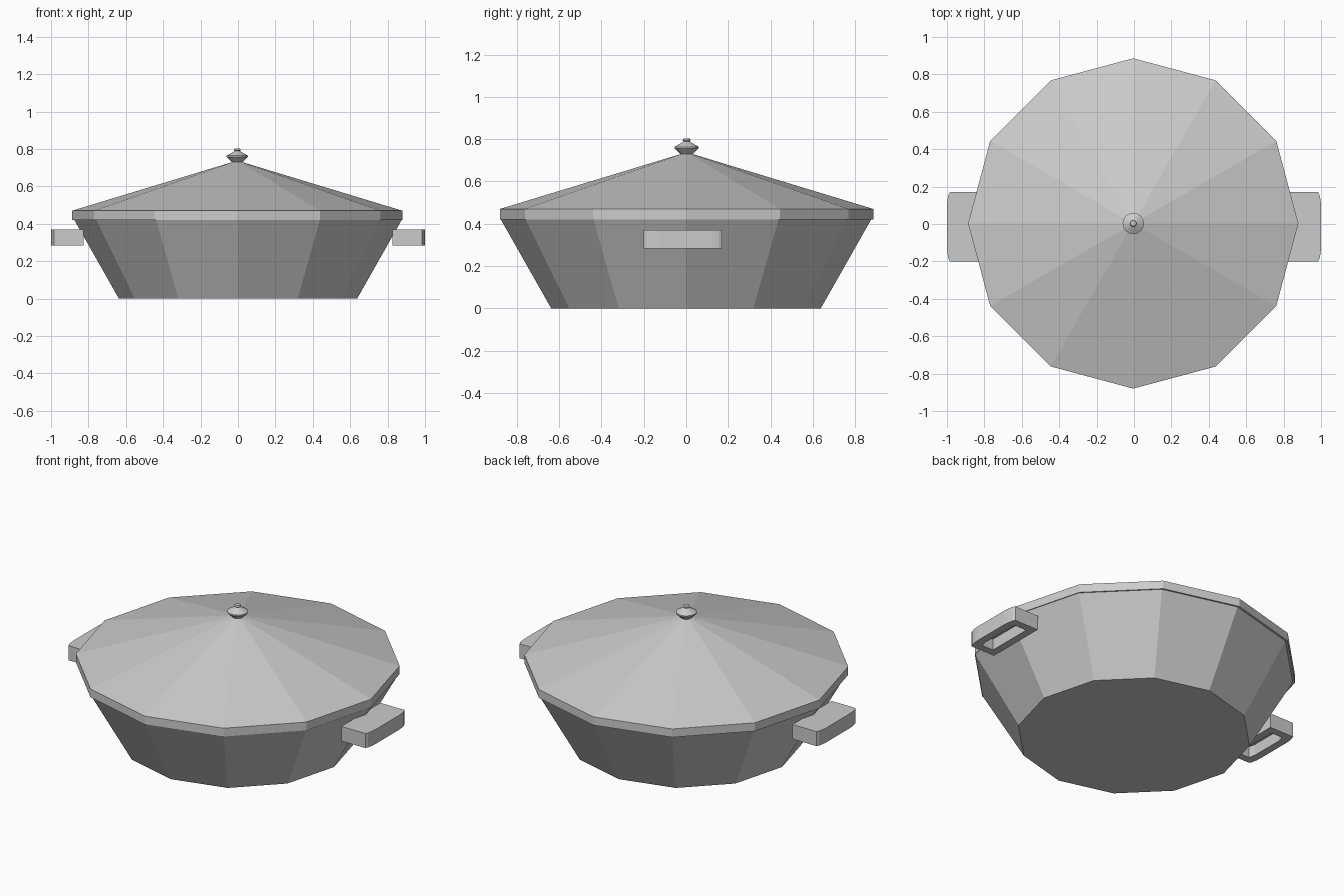
import bpy, bmesh, math

cube = bpy.data.objects.get("Cube")
if cube:
    bpy.data.objects.remove(cube, do_unlink=True)

grey = bpy.data.materials.new("plain grey")
grey.use_nodes = True
colour = (0.6, 0.6, 0.6, 1)
grey.diffuse_color = colour
grey.node_tree.nodes["Principled BSDF"].inputs["Base Color"].default_value = colour


def finish(name, bm):
    bmesh.ops.remove_doubles(bm, verts=bm.verts, dist=0.0001)
    bmesh.ops.recalc_face_normals(bm, faces=bm.faces)
    mesh = bpy.data.meshes.new(name)
    bm.to_mesh(mesh)
    bm.free()
    mesh.materials.append(grey)
    obj = bpy.data.objects.new(name, mesh)
    bpy.context.collection.objects.link(obj)
    return obj


def lathe(name, profile, sides, centre=(0, 0)):
    """Turn a closed (radius, z) profile into a faceted solid; radius 0 is the axis."""
    bm = bmesh.new()
    rings = []
    for r, z in profile:
        angles = [2 * math.pi * i / sides for i in range(sides)]
        rings.append([bm.verts.new((centre[0] + r * math.cos(a), centre[1] + r * math.sin(a), z))
                      for a in angles])
    for low, high in zip(rings, rings[1:]):
        for i in range(sides):
            j = (i + 1) % sides
            bm.faces.new((low[i], low[j], high[j], high[i]))
    bmesh.ops.remove_doubles(bm, verts=bm.verts, dist=0.0001)
    return finish(name, bm)


# Flared twelve-sided bowl, hollow inside
lathe("pot_body", [(0, 0), (0.637, 0), (0.875, 0.42), (0.83, 0.42), (0.61, 0.04), (0, 0.04)], 12)

# Shallow pointed lid with a straight rim
lid_centre = (-0.004, 0.003)
lathe("lid", [(0, 0.42), (0.883, 0.42), (0.883, 0.47), (0, 0.738)], 12, lid_centre)

# Small turned knob on the tip of the lid
lathe("lid_knob", [(0, 0.73), (0.03, 0.73), (0.057, 0.757), (0.057, 0.764), (0.02, 0.785),
                   (0.015, 0.79), (0.019, 0.795), (0.015, 0.802), (0, 0.802)], 16, lid_centre)


# Side grips: rounded outer edge, finger slot sunk into the underside
def handle(name, side):
    half = [(0.825, 0.185), (0.984, 0.185), (0.992, 0.17), (0.998, 0.14), (1.0, 0.11)]
    slot = [(0.87, 0.14), (0.945, 0.14), (0.95, 0.125), (0.955, 0.1), (0.955, 0.08)]
    bm = bmesh.new()

    def ring(points, z):
        outline = points + [(x, -y) for x, y in reversed(points)]
        return [bm.verts.new((side * x, y - 0.015, z)) for x, y in outline]

    rings = [ring(half, 0.37), ring(half, 0.283), ring(slot, 0.283), ring(slot, 0.35)]
    for a, b in zip(rings, rings[1:]):
        for i in range(len(a)):
            j = (i + 1) % len(a)
            bm.faces.new((a[i], a[j], b[j], b[i]))
    bm.faces.new(rings[0])
    bm.faces.new(rings[-1])
    return finish(name, bm)


handle("left_handle", 1)
handle("right_handle", -1)
